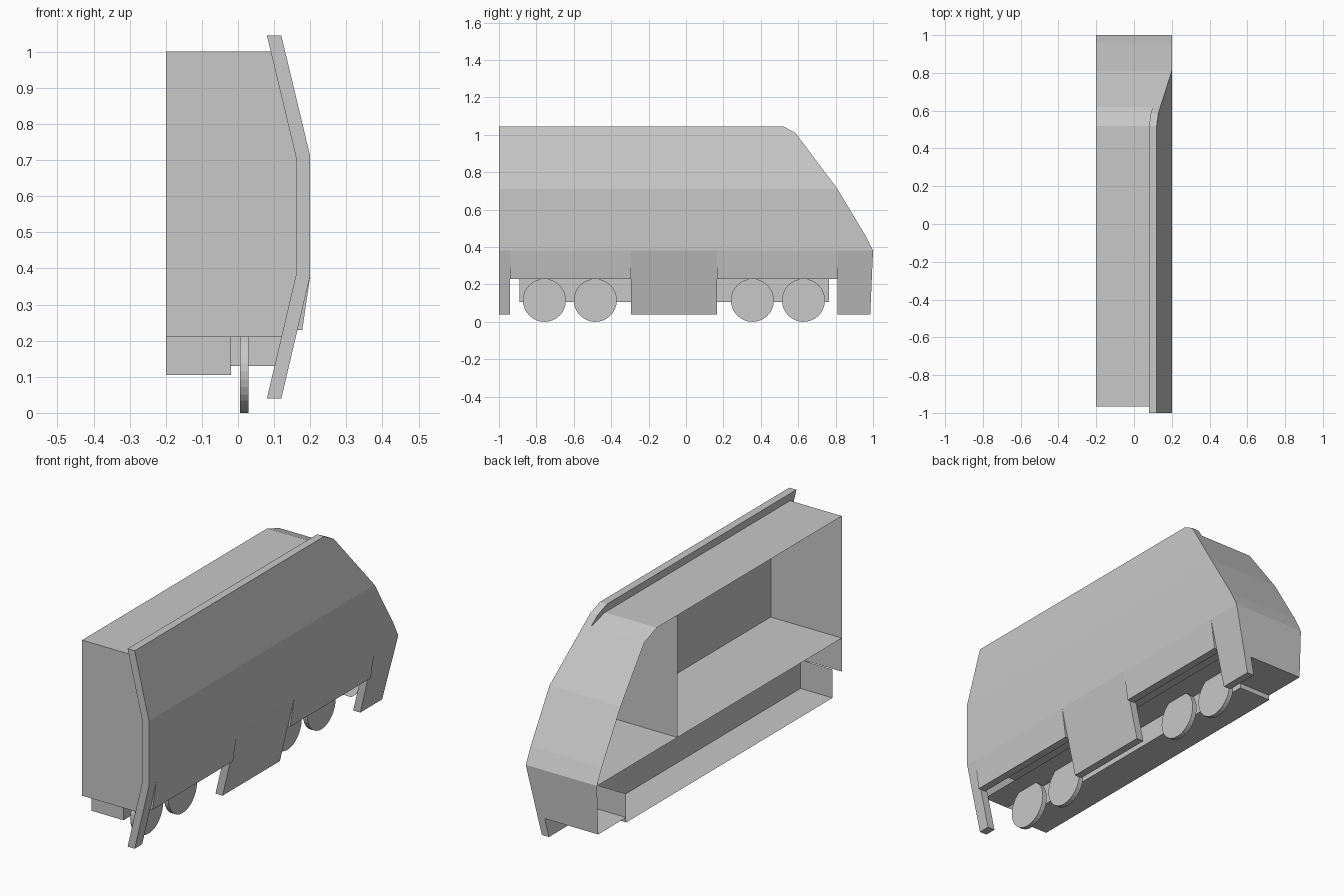
import bpy, bmesh, math
from mathutils import Matrix

if "Cube" in bpy.data.objects:
    bpy.data.objects.remove(bpy.data.objects["Cube"])

grey = bpy.data.materials.new("plain_grey")
grey.diffuse_color = (0.58, 0.58, 0.58, 1)
grey.use_nodes = True
grey.node_tree.nodes["Principled BSDF"].inputs["Base Color"].default_value = grey.diffuse_color

CUT = -0.20      # open centre plane of the half body
THICK = 0.04     # visible thickness of the side panel rim


def outer_x(z):
    """Outside of the side panel: leans in above 0.71 and below 0.38."""
    if z > 0.71:
        return 0.20 - 0.08 * (z - 0.71) / 0.335
    if z < 0.38:
        return 0.20 - 0.08 * (0.38 - z) / 0.34
    return 0.20


def inner_x(z):
    return outer_x(z) - THICK


def finish(name, bm, normals=True):
    if normals:
        bmesh.ops.recalc_face_normals(bm, faces=bm.faces)
    me = bpy.data.meshes.new(name)
    bm.to_mesh(me)
    bm.free()
    me.materials.append(grey)
    ob = bpy.data.objects.new(name, me)
    bpy.context.collection.objects.link(ob)
    return ob


def sheets(name, polys):
    """Thin surfaces from corner lists."""
    bm = bmesh.new()
    for p in polys:
        bm.faces.new([bm.verts.new(c) for c in p])
    bmesh.ops.remove_doubles(bm, verts=bm.verts, dist=1e-4)
    return finish(name, bm, False)


def panel(name, band, fx=outer_x):
    """Solid skirt drawn in (y, z), given thickness towards -x."""
    bm = bmesh.new()
    bm.faces.new([bm.verts.new((fx(z), y, z)) for y, z in band])
    ext = bmesh.ops.extrude_face_region(bm, geom=bm.faces[:], use_keep_orig=True)
    moved = [g for g in ext["geom"] if isinstance(g, bmesh.types.BMVert)]
    bmesh.ops.translate(bm, vec=(-THICK, 0, 0), verts=moved)
    return finish(name, bm)


# main side panel: a single outer skin with the sloping nose outline
sheets("side_panel", [[(outer_x(z), y, z) for y, z in band] for band in (
    [(-1, 0.71), (0.81, 0.71), (0.585, 1.01), (0.52, 1.045), (-1, 1.045)],
    [(-1, 0.38), (1, 0.38), (0.96, 0.46), (0.81, 0.71), (-1, 0.71)])])

# rim of the panel: end face, its return to the end wall, and the lip above the roof
rim = []
for a, b in ((0.38, 0.71), (0.71, 1.045)):
    rim.append([(inner_x(a), -1, a), (outer_x(a), -1, a), (outer_x(b), -1, b), (inner_x(b), -1, b)])
    rim.append([(inner_x(a), -1, a), (inner_x(b), -1, b), (inner_x(b), -0.965, b), (inner_x(a), -0.965, a)])
top = [(-1, 1.045), (0.52, 1.045), (0.585, 1.01), (0.62, 0.963)]
for (a, za), (b, zb) in zip(top, top[1:]):
    rim.append([(inner_x(za), a, za), (outer_x(za), a, za), (outer_x(zb), b, zb), (inner_x(zb), b, zb)])
rim.append([(inner_x(z), y, z) for y, z in
            [(-0.965, 1.0), (0.52, 1.0), (0.62, 0.963), (0.585, 1.01), (0.52, 1.045), (-0.965, 1.045)]])
sheets("side_panel_rim", rim)

# deep skirts
for name, y0, y1, y1_low in (("front_skirt", -1, -0.94, -0.94),
                             ("middle_skirt", -0.295, 0.165, 0.165),
                             ("nose_skirt", 0.81, 1.0, 0.985)):
    panel(name, [(y0, 0.04), (y1_low, 0.04), (y1, 0.38), (y0, 0.38)])

# shallow valances above the wheels, leaning in less than the skirts
for name, y0, y1 in (("front_valance", -0.94, -0.295), ("rear_valance", 0.165, 0.81)):
    panel(name, [(y0, 0.23), (y1, 0.23), (y1, 0.38), (y0, 0.38)],
          lambda z: 0.20 - 0.022 * (0.38 - z) / 0.15)

# roof and nose: the roof stops at the lip, the nose runs to the outer skin
line = [(-0.965, 1.0, inner_x), (0.52, 1.0, inner_x), (0.62, 0.963, inner_x)]
nose = [(0.62, 0.963, outer_x), (0.81, 0.71, outer_x), (0.96, 0.46, outer_x),
        (1.0, 0.38, outer_x), (0.99, 0.13, inner_x), (0.765, 0.13, inner_x)]
for name, pts in (("roof", line), ("nose", nose)):
    sheets(name, [
        [(CUT, a, za), (fa(za), a, za), (fb(zb), b, zb), (CUT, b, zb)]
        for (a, za, fa), (b, zb, fb) in zip(pts, pts[1:])])


# cross walls reach the outer skin
def cross_wall(name, y, zs):
    sheets(name, [[(CUT, y, zs[0])] + [(outer_x(z) - 0.002, y, z) for z in zs] + [(CUT, y, zs[-1])]])


cross_wall("end_wall", -0.965, [0.21, 0.38, 0.71, 1.0])
cross_wall("cab_bulkhead", 0.355, [0.38, 0.71, 1.0])

# floor
sheets("floor", [[(CUT, -0.965, 0.38), (0.2, -0.965, 0.38), (0.2, 1, 0.38), (CUT, 1, 0.38)]])

# underframe trough, open on top and at the centre plane, with a side deck
X, A, B, L, H = -0.02, -0.89, 0.765, 0.105, 0.25
sheets("underframe", [
    [(CUT, A, L), (CUT, B, L), (X, B, L), (X, A, L)],
    [(X, A, L), (X, B, L), (X, B, H), (X, A, H)],
    [(CUT, A, L), (X, A, L), (X, A, H), (CUT, A, H)],
    [(X, B, L), (CUT, B, L), (CUT, B, H), (X, B, H)],
])
sheets("side_deck", [[(X, -0.965, 0.21), (0.12, -0.965, 0.21), (0.12, 0.81, 0.21), (X, 0.81, 0.21)]])

# wheels
for i, y in enumerate((-0.757, -0.485, 0.355, 0.628)):
    bm = bmesh.new()
    bmesh.ops.create_cone(bm, cap_ends=True, segments=32, radius1=0.115, radius2=0.115,
                          depth=0.024,
                          matrix=Matrix.Translation((0.017, y, 0.115)) @ Matrix.Rotation(math.pi / 2, 4, 'Y'))
    finish(f"wheel_{i + 1}", bm)
